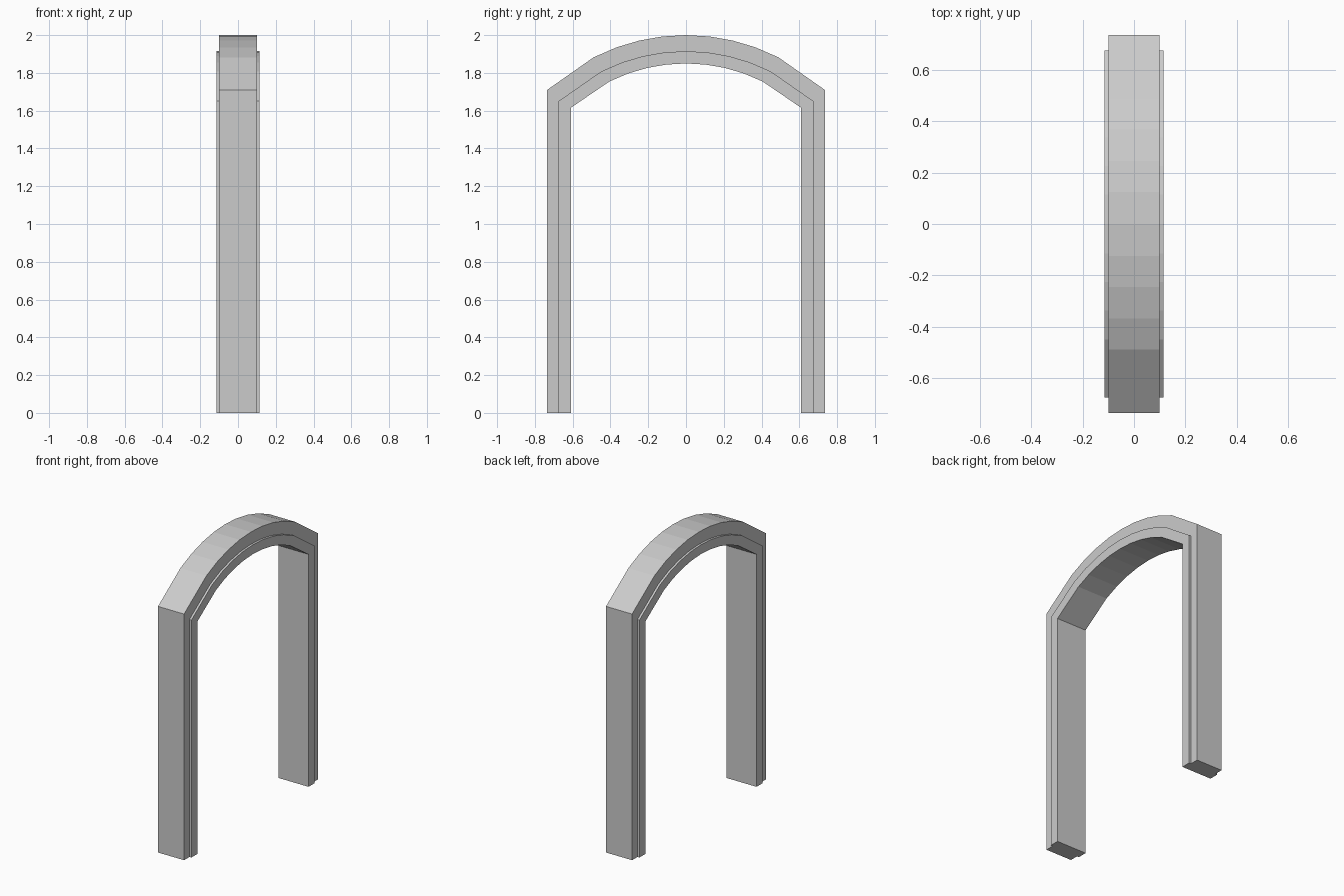
import bpy, bmesh
from math import sqrt

if "Cube" in bpy.data.objects:
    bpy.data.objects.remove(bpy.data.objects["Cube"])


def outline(half, spring, apex):
    """Jamb foot -> arch -> jamb foot as (y, z) points."""
    rise = apex - spring
    r = (half * half + rise * rise) / (2 * rise)
    fractions = [0, 0.17, 0.335, 0.5, 0.665, 1]
    ys = [-half * f for f in reversed(fractions)] + [half * f for f in fractions[1:]]
    arch = [(y, apex - r + sqrt(r * r - y * y)) for y in ys]
    return [(-half, 0)] + arch + [(half, 0)]


outer = outline(0.735, 1.71, 2.0)
middle = outline(0.675, 1.65, 1.915)
inner = outline(0.61, 1.615, 1.85)

# Stepped cross-section: thin outer band, slightly thicker inner band
section = [(0.1, outer), (0.1, middle), (0.115, middle), (0.115, inner),
           (-0.115, inner), (-0.115, middle), (-0.1, middle), (-0.1, outer)]

# Sweep the section along the arch and close both feet
bm = bmesh.new()
rings = [[bm.verts.new((x, *path[i])) for x, path in section] for i in range(len(outer))]
for a, b in zip(rings, rings[1:]):
    for k in range(len(section)):
        n = (k + 1) % len(section)
        bm.faces.new((a[k], a[n], b[n], b[k]))
bm.faces.new(rings[0])
bm.faces.new(rings[-1])
bmesh.ops.recalc_face_normals(bm, faces=bm.faces)

mesh = bpy.data.meshes.new("arched_door_frame")
bm.to_mesh(mesh)
bm.free()
frame = bpy.data.objects.new("arched_door_frame", mesh)
bpy.context.collection.objects.link(frame)
